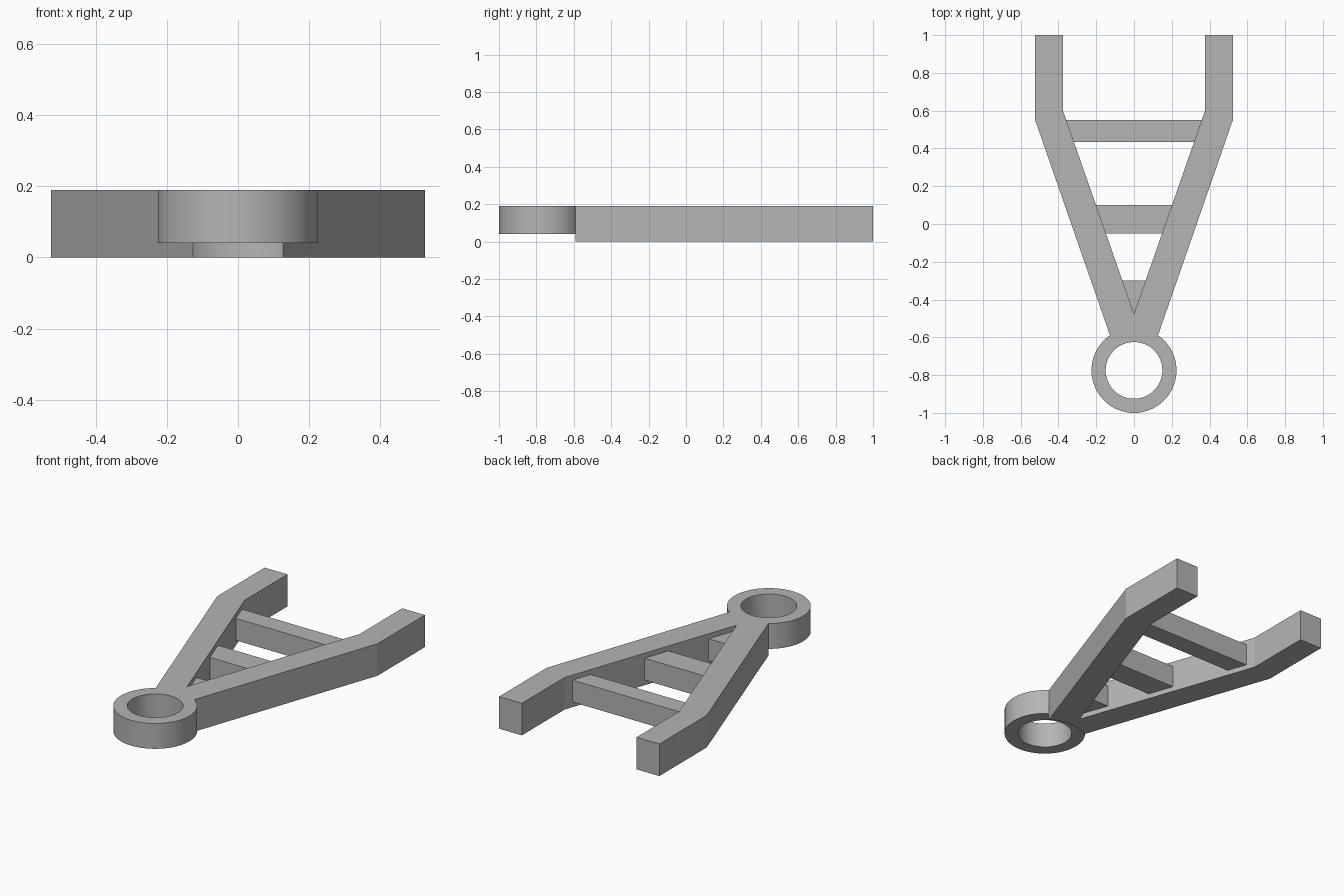
import bpy, bmesh, math

cube = bpy.data.objects.get("Cube")
if cube:
    bpy.data.objects.remove(cube, do_unlink=True)

HEIGHT = 0.19
RING_Y, RING_R, HOLE_R, RING_Z = -0.775, 0.225, 0.15, 0.04
BAR_Z = (0.03, 0.16)
SEGMENTS = 96

grey = bpy.data.materials.new("plain grey")
grey.use_nodes = True
colour = (0.46, 0.46, 0.46, 1)
grey.diffuse_color = colour
grey.node_tree.nodes["Principled BSDF"].inputs["Base Color"].default_value = colour


def finish(name, bm):
    """Turn a bmesh into a named grey object, smooth only on curved faces."""
    bmesh.ops.recalc_face_normals(bm, faces=bm.faces)
    mesh = bpy.data.meshes.new(name)
    bm.to_mesh(mesh)
    bm.free()
    mesh.materials.append(grey)
    obj = bpy.data.objects.new(name, mesh)
    bpy.context.collection.objects.link(obj)
    bpy.ops.object.select_all(action="DESELECT")
    obj.select_set(True)
    bpy.context.view_layer.objects.active = obj
    bpy.ops.object.shade_smooth_by_angle(angle=math.radians(15))
    return obj


def prism(name, outline, z0, z1):
    """Extrude a plan outline between two heights."""
    bm = bmesh.new()
    face = bm.faces.new([bm.verts.new((x, y, z0)) for x, y in outline])
    ext = bmesh.ops.extrude_face_region(bm, geom=[face])
    top = [v for v in ext["geom"] if isinstance(v, bmesh.types.BMVert)]
    bmesh.ops.translate(bm, verts=top, vec=(0, 0, z1 - z0))
    return finish(name, bm)


def inner_x(y):
    """Half width of the opening between the arms."""
    return 0.376 * (y + 0.475) / 1.075


# V-shaped frame: both arms, with the front end hollowed to fit the ring
right_side = [(0.127, -0.59), (0.525, 0.555), (0.525, 1.0), (0.376, 1.0), (0.376, 0.6)]
left_side = [(-x, y) for x, y in reversed(right_side)]
spread = math.asin(0.127 / RING_R)
seat = []
for i in range(1, 16):
    a = -spread + 2 * spread * i / 16
    seat.append((RING_R * math.sin(a), RING_Y + RING_R * math.cos(a)))
prism("arm_frame", right_side + [(0, -0.475)] + left_side + seat, 0, HEIGHT)

# Cross bars, trimmed to the taper of the arms
for name, y0, y1 in (("rear_cross_bar", 0.435, 0.55), ("middle_cross_bar", -0.05, 0.10)):
    a, b = inner_x(y0), inner_x(y1)
    prism(name, [(-a, y0), (a, y0), (b, y1), (-b, y1)], *BAR_Z)

# Small web in the corner of the V
w = inner_x(-0.3)
prism("corner_web", [(0, -0.475), (w, -0.3), (-w, -0.3)], *BAR_Z)

# Ring: a rectangular section spun about its axis
bm = bmesh.new()
section = [(HOLE_R, RING_Z), (RING_R, RING_Z), (RING_R, HEIGHT), (HOLE_R, HEIGHT)]
verts = [bm.verts.new((r, RING_Y, z)) for r, z in section]
edges = [bm.edges.new((verts[i], verts[(i + 1) % 4])) for i in range(4)]
bmesh.ops.spin(bm, geom=verts + edges, cent=(0, RING_Y, 0), axis=(0, 0, 1),
               angle=math.tau, steps=SEGMENTS, use_merge=True)
bmesh.ops.remove_doubles(bm, verts=bm.verts, dist=0.0001)
finish("end_ring", bm)
